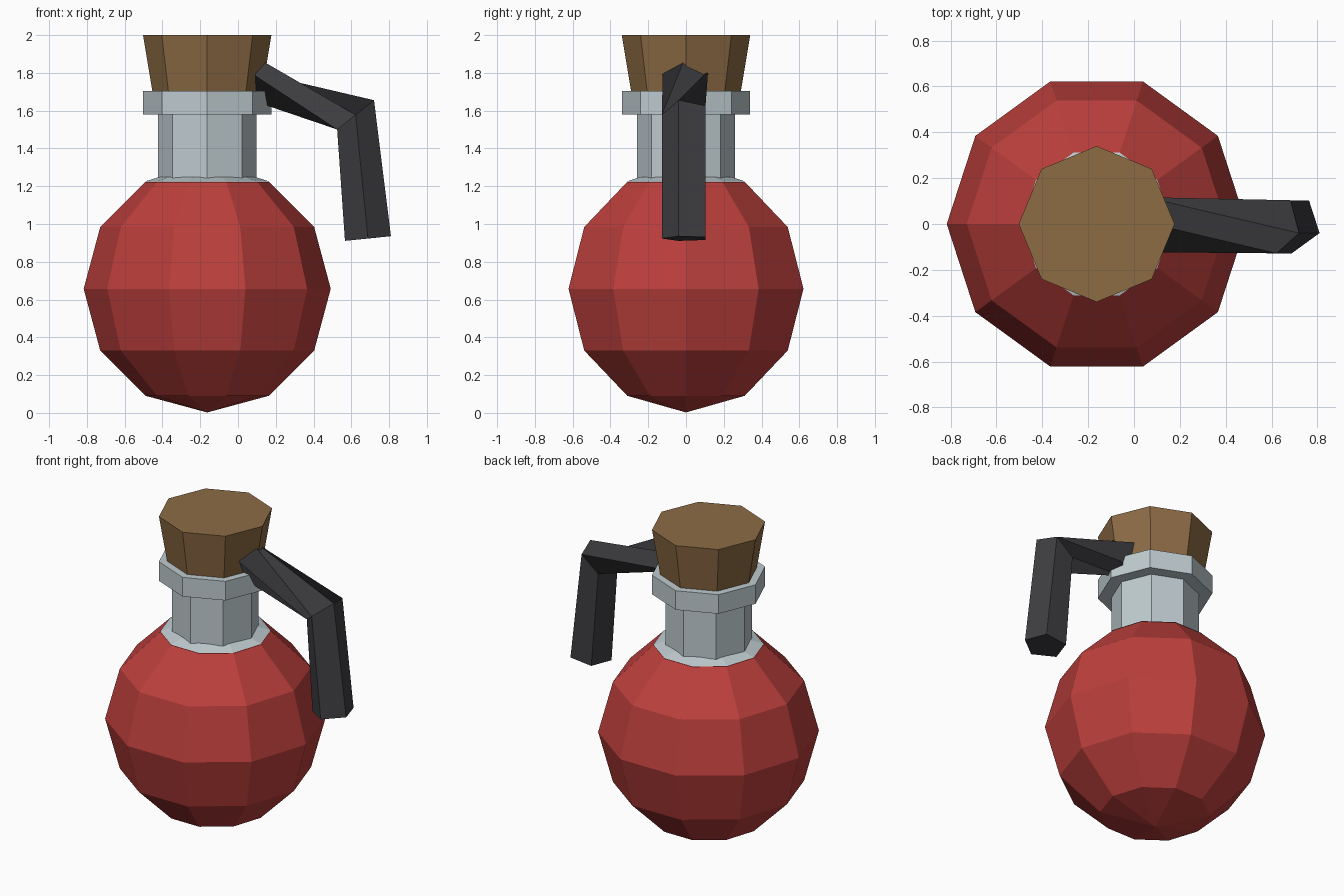
import bpy
import math

if "Cube" in bpy.data.objects:
    bpy.data.objects.remove(bpy.data.objects["Cube"])

AXIS_X = -0.163


def material(name, rgb):
    m = bpy.data.materials.new(name)
    m.diffuse_color = (*rgb, 1)
    m.use_nodes = True
    m.node_tree.nodes["Principled BSDF"].inputs["Base Color"].default_value = m.diffuse_color
    return m


RED = material("red_paint", (0.50, 0.05, 0.045))
STEEL = material("steel", (0.52, 0.60, 0.63))
CORK = material("cork_brown", (0.27, 0.15, 0.06))
DARK = material("dark_metal", (0.05, 0.05, 0.056))


def loft(name, rings, mat):
    """Skin a list of equal-length vertex rings and cap both ends."""
    n = len(rings[0])
    verts = [p for ring in rings for p in ring]
    faces = [(r * n + i, r * n + (i + 1) % n, (r + 1) * n + (i + 1) % n, (r + 1) * n + i)
             for r in range(len(rings) - 1) for i in range(n)]
    faces.append(tuple(reversed(range(n))))
    faces.append(tuple(range(len(verts) - n, len(verts))))
    mesh = bpy.data.meshes.new(name)
    mesh.from_pydata(verts, [], faces)
    mesh.materials.append(mat)
    obj = bpy.data.objects.new(name, mesh)
    bpy.context.collection.objects.link(obj)
    return obj


def lathe(name, profile, sides, mat):
    """Turn (radius, z) points around the body axis."""
    rings = [[(AXIS_X + r * math.cos(math.tau * i / sides),
               r * math.sin(math.tau * i / sides), z) for i in range(sides)]
             for r, z in profile]
    return loft(name, rings, mat)


# Round body: 10-sided sphere cut off at the neck
R = 0.654
sphere = [(R * math.sin(math.radians(a)), R - R * math.cos(math.radians(a)) + 0.003)
          for a in (0.2, 30, 60, 90, 120, 150)]
lathe("body", sphere, 10, RED)

# Flange, neck, collar and stopper
lathe("neck_flange", [(0.327, 1.226), (0.25, 1.25)], 10, STEEL)
lathe("neck", [(0.26, 1.236), (0.26, 1.58)], 8, STEEL)
lathe("collar", [(0.34, 1.58), (0.34, 1.705)], 8, STEEL)
lathe("stopper", [(0.29, 1.70), (0.34, 2.0)], 8, CORK)

# Lever: twisted five-sided bar from the stopper, bent downwards
root = [(0.05, 0.117, 1.812), (0.05, 0.068, 1.672), (0.05, -0.055, 1.662),
        (0.05, -0.123, 1.812), (0.05, 0.007, 1.909)]


def pentagon(cx, cz, dx, dz, r=0.128):
    angles = [math.radians(-18 + 72 * i) for i in range(5)]
    return [(cx + dx * math.cos(a), r * math.sin(a), cz + dz * math.cos(a)) for a in angles]


elbow = pentagon(0.6225, 1.578, 0.1025, 0.0815)
tip = pentagon(0.688, 0.923, 0.128, 0.013)
loft("lever", [tip, elbow, root], DARK)
